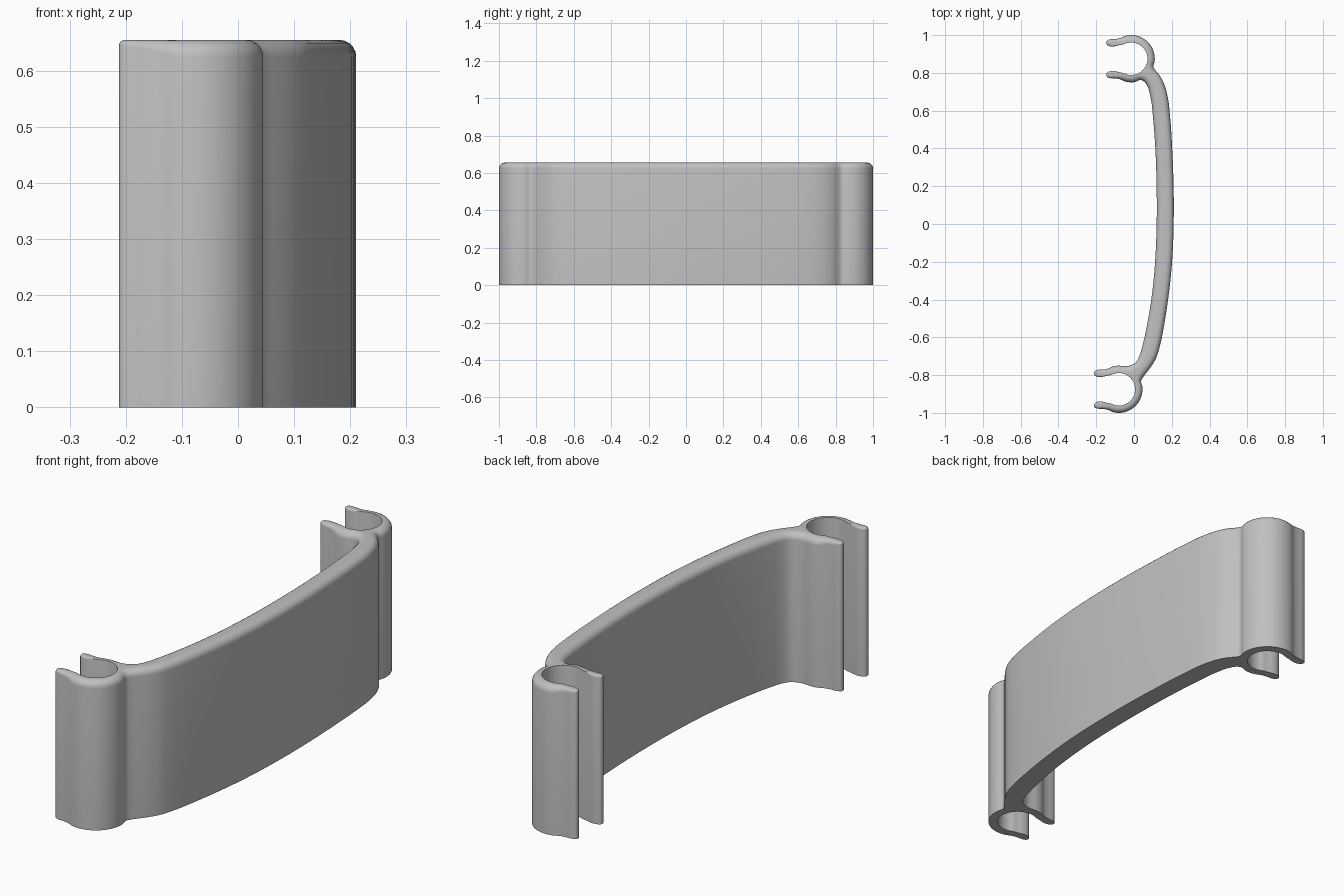
import bpy, bmesh, math
from mathutils import Vector

if "Cube" in bpy.data.objects:
    bpy.data.objects.remove(bpy.data.objects["Cube"])

H = 0.655      # height of the extrusion
R = 0.03       # rounding of the top outer edges


def arc(radius, a0, a1, n, w):
    """Arc control points; the third value is the edge rounding."""
    out = []
    for i in range(n + 1):
        a = math.radians(a0 + (a1 - a0) * i / n)
        out.append((radius * math.cos(a), radius * math.sin(a), w))
    return out


# one C-shaped clip, from the outer notch round to the band's inner side
tip = [(-0.058, 0.109, 0.022), (-0.088, 0.104, 0.016), (-0.115, 0.102, 0.012),
       (-0.130, 0.094, 0.010), (-0.131, 0.078, 0.010), (-0.112, 0.066, 0.009),
       (-0.085, 0.066, 0.007), (-0.062, 0.072, 0.003)]
clip = arc(0.125, -20, 105, 10, R) + tip + arc(0.086, 118, -118, 16, 0)
clip += [(x, -y, w) for x, y, w in reversed(tip)]
clip += arc(0.125, -105, -80, 2, R)


def place(points, cx, cy, flip=1):
    return [Vector((cx + x, cy + flip * y, w)) for x, y, w in points]


upper = place(clip, -0.015, 0.875)
lower = place(clip, -0.08, -0.875, -1)[::-1]

# two sides of the curved band
inner = [(0.03, 0.762), (0.05, 0.757), (0.068, 0.735), (0.087, 0.675), (0.101, 0.56),
         (0.114, 0.38), (0.12, 0.18), (0.12, 0), (0.113, -0.18), (0.097, -0.36),
         (0.07, -0.53), (0.042, -0.655), (0.026, -0.705), (0.007, -0.735), (-0.018, -0.748),
         (-0.035, -0.752)]
outer = [(0.047, -0.813), (0.07, -0.783), (0.094, -0.75), (0.117, -0.71), (0.135, -0.655),
         (0.162, -0.52), (0.187, -0.35), (0.203, -0.18), (0.21, 0), (0.21, 0.18),
         (0.203, 0.38), (0.191, 0.57), (0.179, 0.67), (0.16, 0.74), (0.135, 0.788),
         (0.112, 0.815)]
ctrl = (upper + [Vector((x, y, R)) for x, y in inner] + lower
        + [Vector((x, y, R)) for x, y in outer])


def smooth_loop(p, steps=3):
    """Closed spline through the points, spaced by chord length."""
    n = len(p)
    length = [(p[(i + 1) % n] - p[i]).length for i in range(n)]
    slope = [(p[(i + 1) % n] - p[i]) / length[i] for i in range(n)]
    tan = [(slope[i - 1] * length[i] + slope[i] * length[i - 1]) / (length[i] + length[i - 1])
           for i in range(n)]
    out = []
    for i in range(n):
        a, b = p[i], p[(i + 1) % n]
        for k in range(steps):
            t = k / steps
            out.append(a * (2*t**3 - 3*t*t + 1) + b * (3*t*t - 2*t**3)
                       + tan[i] * length[i] * (t**3 - 2*t*t + t)
                       + tan[(i + 1) % n] * length[i] * (t**3 - t*t))
    return out


loop = smooth_loop(ctrl)
n = len(loop)
bm = bmesh.new()


def ring(angle):
    """Outline at one step of the top rounding; None gives the base."""
    verts = []
    for i, p in enumerate(loop):
        d = (loop[(i + 1) % n] - loop[i - 1]).to_2d().normalized()
        w = max(p.z, 0.0005)
        if angle is None:
            verts.append(bm.verts.new((p.x, p.y, 0)))
        else:
            off = w * (1 - math.cos(angle))
            verts.append(bm.verts.new((p.x - d.y * off, p.y + d.x * off,
                                       H - w * (1 - math.sin(angle)))))
    return verts


# walls and rounded top rim
rings = [ring(None)] + [ring(math.radians(a)) for a in (0, 18, 36, 54, 72, 90)]
for a, b in zip(rings, rings[1:]):
    for i in range(n):
        j = (i + 1) % n
        bm.faces.new((a[i], a[j], b[j], b[i]))

# flat base, then the same triangles repeated on the top rim
base = bm.faces.new(rings[0][::-1])
tris = bmesh.ops.triangulate(bm, faces=[base])["faces"]
match = dict(zip(rings[0], rings[-1]))
for f in tris:
    bm.faces.new([match[v] for v in reversed(f.verts[:])])

mesh = bpy.data.meshes.new("clip_handle")
bm.to_mesh(mesh)
bm.free()
obj = bpy.data.objects.new("clip_handle", mesh)
bpy.context.collection.objects.link(obj)

mat = bpy.data.materials.new("grey plastic")
mat.diffuse_color = (0.53, 0.53, 0.53, 1)
mat.use_nodes = True
mat.node_tree.nodes["Principled BSDF"].inputs["Base Color"].default_value = mat.diffuse_color
mesh.materials.append(mat)

bpy.context.view_layer.objects.active = obj
obj.select_set(True)
bpy.ops.object.shade_smooth_by_angle(angle=math.radians(35))
